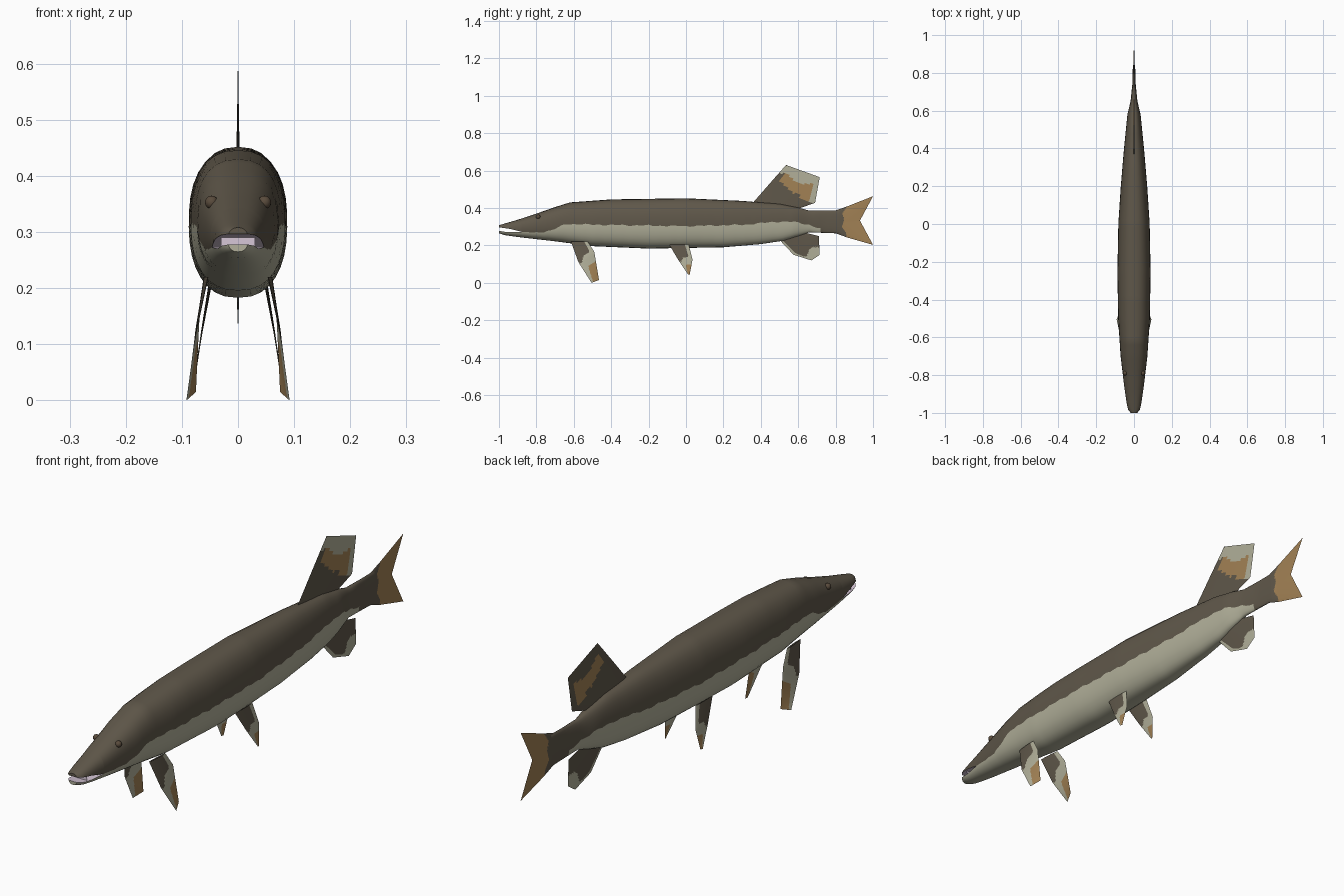
import bpy, bmesh, math
from mathutils import Vector

if "Cube" in bpy.data.objects:
    bpy.data.objects.remove(bpy.data.objects["Cube"])


def material(name, rgb):
    m = bpy.data.materials.new(name)
    m.diffuse_color = (*rgb, 1)
    m.use_nodes = True
    m.node_tree.nodes["Principled BSDF"].inputs["Base Color"].default_value = m.diffuse_color
    return m


MATS = [material("dark brown", (0.115, 0.096, 0.068)),
        material("pale belly", (0.44, 0.43, 0.32)),
        material("fin tan", (0.36, 0.22, 0.09)),
        material("mouth pink", (0.68, 0.57, 0.68)),
        material("eye brown", (0.10, 0.07, 0.045))]
BROWN, PALE, TAN, PINK, EYE = range(5)


def lerp(keys, y):
    if y <= keys[0][0]:
        return keys[0][1]
    for (a, p), (b, q) in zip(keys, keys[1:]):
        if y <= b:
            return p + (q - p) * (y - a) / (b - a)
    return keys[-1][1]


def finish(name, bm, angle=50):
    bmesh.ops.recalc_face_normals(bm, faces=bm.faces)
    me = bpy.data.meshes.new(name)
    bm.to_mesh(me)
    bm.free()
    for m in MATS:
        me.materials.append(m)
    ob = bpy.data.objects.new(name, me)
    bpy.context.collection.objects.link(ob)
    bpy.ops.object.select_all(action='DESELECT')
    ob.select_set(True)
    bpy.context.view_layer.objects.active = ob
    bpy.ops.object.shade_smooth_by_angle(angle=math.radians(angle))
    return ob


# Body profiles along the length: back, belly, half width, colour line
TOP = [(-1, .308), (-.9, .337), (-.8, .37), (-.7, .405), (-.62, .43), (-.4, .446), (0, .452),
       (.3, .438), (.5, .422), (.6, .402), (.66, .386), (.82, .388)]
LOW = [(-1, .265), (-.97, .255), (-.9, .245), (-.7, .222), (-.5, .196), (-.2, .183), (.2, .19),
       (.4, .207), (.52, .225), (.6, .25), (.66, .27), (.82, .264)]
WIDE = [(-1, .018), (-.985, .031), (-.95, .039), (-.85, .053), (-.7, .071), (-.5, .084),
        (-.25, .088), (0, .083), (.2, .07), (.4, .053), (.58, .035), (.65, .018), (.74, .009), (.82, .007)]
LINE = [(-.88, .273), (-.8, .268), (-.72, .28), (-.64, .315), (-.5, .311), (0, .303), (.3, .31),
        (.5, .328), (.58, .325), (.66, .31), (.74, .28)]
LIP = [(-1, .297), (-.94, .288), (-.88, .273)]
JAW = [(-1, .278), (-.95, .27), (-.88, .273)]
CORNER = -.88
N = 8


def arc(y, split, upper):
    """Half section from the right side at the split height round to the left side."""
    t, b, w = lerp(TOP, y), lerp(LOW, y), lerp(WIDE, y)
    zc, h = (t + b) / 2, (t - b) / 2
    a0 = math.asin(max(-.97, min(.97, (split - zc) / h)))
    a1 = math.pi / 2 if upper else -math.pi / 2
    half = []
    for i in range(N + 1):
        s = math.sin(a0 + (a1 - a0) * i / N)
        x = w * max(0, 1 - abs(s) ** 2.4) ** (1 / 2.4)
        half.append(Vector((x, y, zc + h * s)))
    return half + [Vector((-p.x, p.y, p.z)) for p in half[-2::-1]]


def loft(bm, rings, colour, inside=False):
    rows = [[bm.verts.new(p) for p in r] for r in rings]
    for r, q in zip(rows, rows[1:]):
        for i in range(len(r) - 1):
            f = bm.faces.new((r[i], r[i + 1], q[i + 1], q[i]))
            f.material_index = colour(r[0].co.y)
        if inside:
            bm.faces.new((r[0], r[-1], q[-1], q[0])).material_index = PINK
    return rows


# Body with dark back and pale belly
bm = bmesh.new()
ys = [CORNER + (.82 - CORNER) * i / 85 for i in range(86)]
lines = [lerp(LINE, y) + (.003 * math.sin(i * 1.9) + .002 * math.sin(i * .8) if i > 2 else 0)
         for i, y in enumerate(ys)]
loft(bm, [arc(y, z, True) for y, z in zip(ys, lines)], lambda y: BROWN)
loft(bm, [arc(y, z, False) for y, z in zip(ys, lines)], lambda y: PALE if y < .7 else BROWN)
bmesh.ops.remove_doubles(bm, verts=bm.verts, dist=1e-5)
finish("body", bm, 60)

# Upper and lower jaws with a pink mouth lining
jaw_ys = [-1, -.995, -.985, -.965, -.94, -.91, CORNER]
for name, edge, upper in (("upper_jaw", LIP, True), ("lower_jaw", JAW, False)):
    bm = bmesh.new()
    col = BROWN if upper else PALE
    rows = loft(bm, [arc(y, lerp(edge, y), upper) for y in jaw_ys], lambda y: col, True)
    bm.faces.new(rows[0]).material_index = col
    finish(name, bm)

# Mouth lining seen between the jaws
bm = bmesh.new()
vs = [bm.verts.new((x, y, z)) for x, y, z in
      ((-.03, -.955, .268), (.03, -.955, .268), (.03, -.955, .291), (-.03, -.955, .291))]
bm.faces.new(vs).material_index = PINK
finish("mouth_lining", bm)

# Eyes
for s, side in ((1, "right"), (-1, "left")):
    bm = bmesh.new()
    bmesh.ops.create_uvsphere(bm, u_segments=12, v_segments=8, radius=.012)
    bmesh.ops.translate(bm, vec=(s * .047, -.79, .353), verts=bm.verts)
    for f in bm.faces:
        f.material_index = EYE
    finish(side + "_eye", bm)


def along(pts, v):
    k = min(int(v * (len(pts) - 1)), len(pts) - 2)
    return Vector(pts[k]).lerp(Vector(pts[k + 1]), v * (len(pts) - 1) - k)


def fin(name, front, back, colour, thick=.004, mirror=1, notch=0, n=24):
    """Thin lens-shaped fin spanning two edges; colour(u, v, side) picks the material."""
    bm = bmesh.new()
    for side in (-1, 1):
        grid = []
        for j in range(n + 1):
            v = j / n
            a, b = along(front, v), along(back, v)
            row = []
            for i in range(n + 1):
                u = i / n
                p = a.lerp(b, u)
                p.y -= notch * v * v * (1 - abs(2 * u - 1))
                p.x = mirror * (p.x + side * thick * 2 * math.sqrt(u * (1 - u)) * (1 - v))
                row.append(bm.verts.new(p))
            grid.append(row)
        for j in range(n):
            for i in range(n):
                f = bm.faces.new((grid[j][i], grid[j][i + 1], grid[j + 1][i + 1], grid[j + 1][i]))
                f.material_index = colour((i + .5) / n, (j + .5) / n, side)
    bmesh.ops.remove_doubles(bm, verts=bm.verts, dist=1e-5)
    finish(name, bm)


def dorsal_colour(u, v, side):
    wave = .05 * math.sin(9 * u)
    if v > .78 + wave or (u > .88 and v > .45):
        return PALE if side > 0 else BROWN
    if v > .57 + wave and u > .12 or (u > .68 and v > .46):
        return TAN
    return BROWN


def anal_colour(u, v, side):
    return PALE if v > .72 + .06 * math.sin(8 * u) or u < .1 else BROWN


def paired_colour(u, v, side):
    if v < .5 - .25 * u * u + .04 * math.sin(10 * u) and u < .8:
        return BROWN
    if v > .68 and .25 + .5 * (1 - v) < u:
        return TAN
    return PALE


def tail_colour(u, v, side):
    return TAN if v > .42 + .08 * math.cos(14 * u) else BROWN


# Single fins on the centre line
fin("dorsal_fin", [(0, .355, .425), (0, .445, .528), (0, .535, .63)],
    [(0, .58, .39), (0, .69, .427), (0, .715, .565)], dorsal_colour)
fin("anal_fin", [(0, .495, .235), (0, .575, .15), (0, .67, .12)],
    [(0, .61, .275), (0, .71, .25), (0, .715, .15)], anal_colour)
fin("tail_fin", [(0, .80, .387), (0, .86, .408), (0, 1, .463)],
    [(0, .80, .265), (0, .86, .243), (0, 1, .203)], tail_colour, .007, 1, .07)

# Paired fins
for s, side in ((1, "right"), (-1, "left")):
    fin(side + "_pectoral_fin", [(.054, -.615, .22), (.077, -.575, .11), (.092, -.505, 0)],
        [(.06, -.525, .22), (.068, -.49, .165), (.075, -.465, .015)], paired_colour, .003, s)
    fin(side + "_pelvic_fin", [(.05, -.09, .205), (.065, -.04, .12), (.078, .01, .045)],
        [(.05, .015, .205), (.064, .035, .125), (.075, .02, .045)], paired_colour, .003, s)
